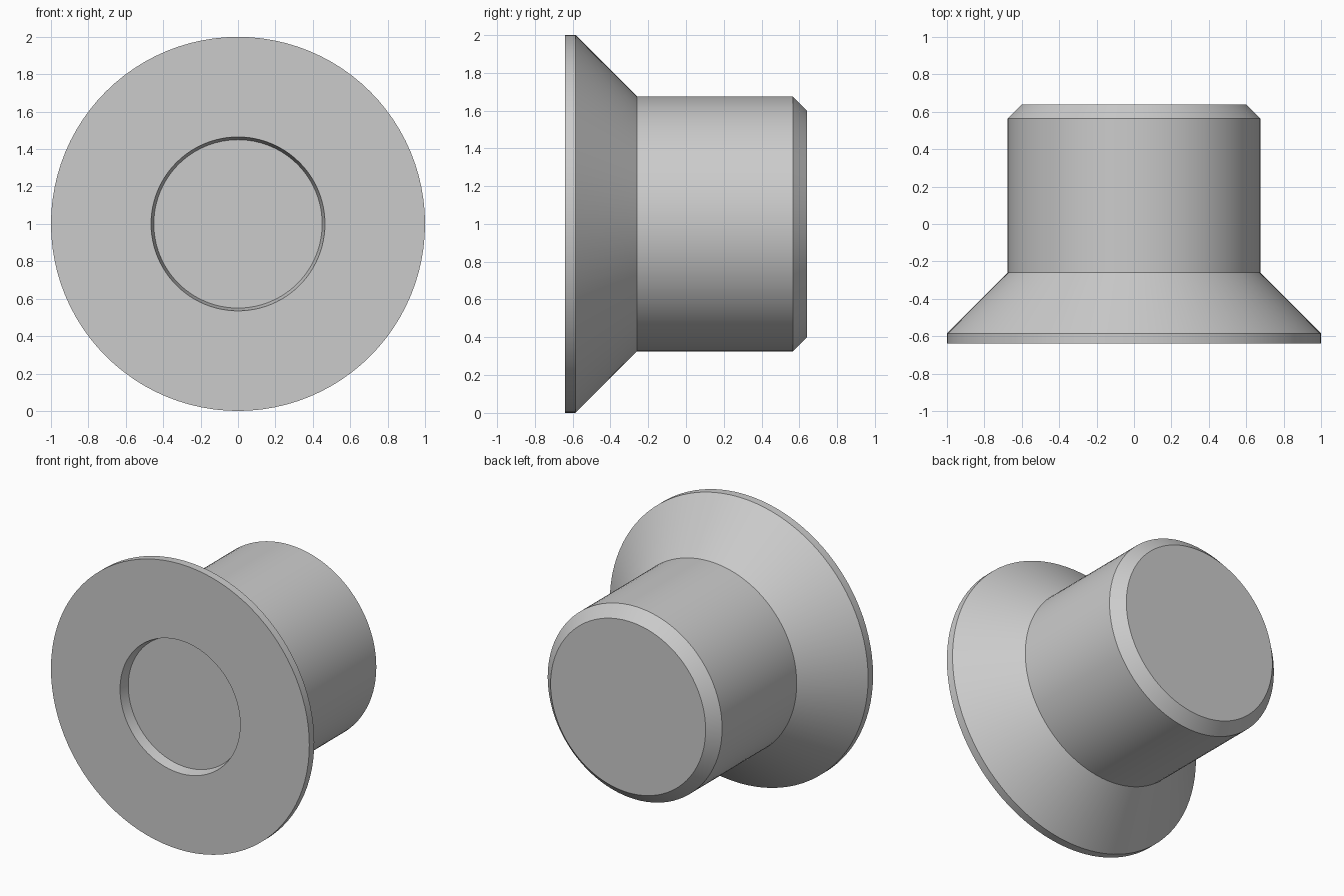
import bpy
import bmesh
from math import radians
from mathutils import Matrix, Vector

cube = bpy.data.objects.get("Cube")
if cube:
    bpy.data.objects.remove(cube, do_unlink=True)

# Single plain grey
grey = bpy.data.materials.new("plain_grey")
grey.use_nodes = True
color = (0.6, 0.6, 0.6, 1)
grey.diffuse_color = color
grey.node_tree.nodes["Principled BSDF"].inputs["Base Color"].default_value = color

SEGMENTS = 96
# Radius and depth: recess floor, recess lip, flange rim, cone, body, back chamfer
profile = [(0.45, -0.57), (0.465, -0.64), (1.0, -0.64), (1.0, -0.585),
           (0.675, -0.26), (0.675, 0.565), (0.6, 0.64)]

# Revolve the profile about the y axis, then cap the recess floor and back end
bm = bmesh.new()
rings = []
for radius, y in profile:
    ring = []
    for i in range(SEGMENTS):
        turn = Matrix.Rotation(radians(360 * i / SEGMENTS), 3, "Y")
        ring.append(bm.verts.new(turn @ Vector((radius, y, 0)) + Vector((0, 0, 1))))
    rings.append(ring)
for a, b in zip(rings, rings[1:]):
    for i in range(SEGMENTS):
        j = (i + 1) % SEGMENTS
        bm.faces.new((a[i], a[j], b[j], b[i]))
bm.faces.new(rings[0])
bm.faces.new(rings[-1])
bmesh.ops.recalc_face_normals(bm, faces=bm.faces)

mesh = bpy.data.meshes.new("flanged_plug")
bm.to_mesh(mesh)
bm.free()
mesh.materials.append(grey)
plug = bpy.data.objects.new("flanged_plug", mesh)
bpy.context.collection.objects.link(plug)

# Smooth round walls, crisp rims
bpy.ops.object.select_all(action="DESELECT")
plug.select_set(True)
bpy.context.view_layer.objects.active = plug
bpy.ops.object.shade_smooth_by_angle(angle=radians(30))
